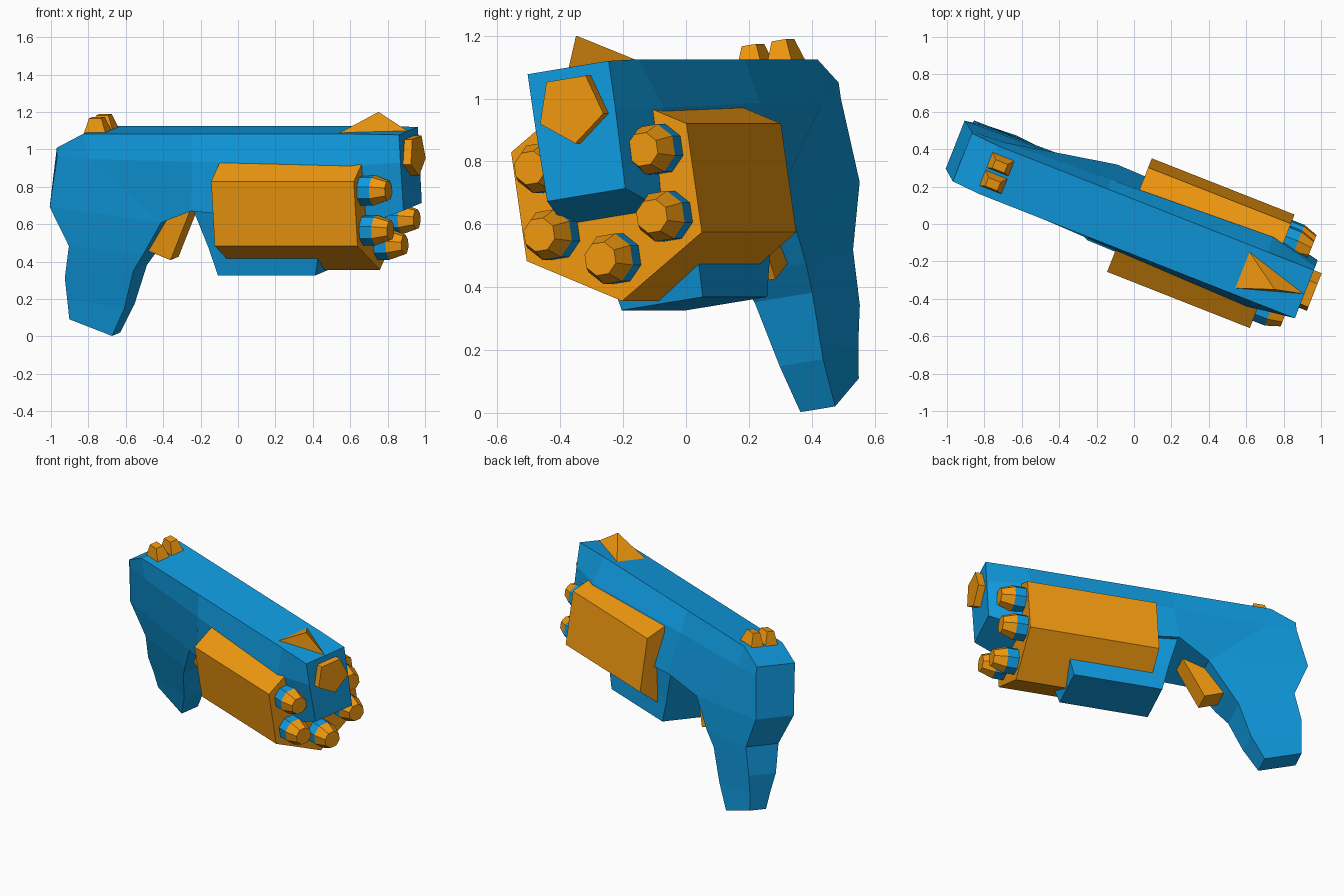
import bpy, bmesh
from math import sin, cos, pi, radians
from mathutils import Matrix, Vector

if "Cube" in bpy.data.objects:
    bpy.data.objects.remove(bpy.data.objects["Cube"])

# The blaster is built along local x, then yawed and rolled into its pose
POSE = (Matrix.Translation((0, 0, 1)) @ Matrix.Rotation(radians(-21.5), 4, 'Z')
        @ Matrix.Rotation(radians(8.7), 4, 'X'))


def material(name, color):
    m = bpy.data.materials.new(name)
    m.diffuse_color = color
    m.use_nodes = True
    m.node_tree.nodes["Principled BSDF"].inputs["Base Color"].default_value = m.diffuse_color
    return m


BLUE = material("blue", (0.005, 0.33, 0.75, 1))
ORANGE = material("orange", (0.88, 0.32, 0.005, 1))


def loft(name, rings, mat):
    """Skin a list of equally long rings and cap both ends."""
    bm = bmesh.new()
    rows = [[bm.verts.new(p) for p in ring] for ring in rings]
    n = len(rows[0])
    for a, b in zip(rows, rows[1:]):
        for i in range(n):
            j = (i + 1) % n
            bm.faces.new((a[i], a[j], b[j], b[i]))
    bm.faces.new(rows[0])
    bm.faces.new(rows[-1])
    bmesh.ops.recalc_face_normals(bm, faces=bm.faces)
    me = bpy.data.meshes.new(name)
    bm.to_mesh(me)
    bm.free()
    me.materials.append(mat)
    ob = bpy.data.objects.new(name, me)
    bpy.context.collection.objects.link(ob)
    ob.matrix_world = POSE
    return ob


def mirrored(half):
    return [(x, y, z) for x, y, z in half] + [(x, -y, z) for x, y, z in reversed(half)]


def circle(x, r, n, y=0, z=0, start=0.0):
    return [(x, y + r * cos(start + 2 * pi * i / n), z + r * sin(start + 2 * pi * i / n))
            for i in range(n)]


def slab(x0, x1, y0, y1, z):
    return [(x0, y0, z), (x1, y0, z), (x1, y1, z), (x0, y1, z)]


# Receiver and barrel: top, shoulder and lower edge at each station
loft("receiver", [mirrored(h) for h in (
    [(-.985, .14, .03), (-.985, .14, -.02), (-1.045, .14, -.29)],
    [(-.83, .14, .105), (-.80, .15, -.03), (-.41, .14, -.375)],
    [(-.20, .14, .105), (-.20, .17, -.04), (-.20, .22, -.30)],
    [(.72, .14, .105), (.72, .20, -.06), (.72, .18, -.40)],
    [(.985, .14, .10), (.985, .14, -.05), (.985, .135, -.31)])], BLUE)

# Grip: back point, front point, half width
loft("grip", [mirrored([(bx, w, bz), (fx, w, fz)]) for bx, bz, fx, fz, w in (
    (-1.045, -.29, -.41, -.375, .14),
    (-.955, -.505, -.53, -.55, .12),
    (-.997, -.68, -.60, -.64, .10),
    (-1.0, -.80, -.675, -.85, .075),
    (-1.0, -.91, -.76, -1.0, .06))], BLUE)

# Lug under the drum
loft("under_lug", [slab(x0, x1, -w, w, z) for x0, x1, w, z in (
    (-.20, .50, .20, -.29), (-.14, .50, .16, -.50), (-.10, .46, .14, -.66))], BLUE)

# Trigger
loft("trigger", [[(-.45, s, -.32), (-.55, s, -.53), (-.40, s, -.59), (-.27, s, -.32)]
                 for s in (-.06, .06)], ORANGE)

# Six-sided drum
loft("drum", [circle(x, .35, 6, -.01, -.30, pi / 6) for x in (-.04, .78)], ORANGE)

# Darts: blue collar and tapered orange tip in each chamber
for k in range(6):
    a = pi / 6 + k * pi / 3
    y, z = -.005 + .225 * cos(a), -.30 + .215 * sin(a)
    loft(f"dart_collar_{k + 1}", [circle(x, .083, 8, y, z, pi / 8) for x in (.77, .85)], BLUE)
    loft(f"dart_tip_{k + 1}", [circle(x, r, 8, y, z, pi / 8)
                               for x, r in ((.85, .083), (.93, .055))], ORANGE)

# Five-sided muzzle plug
loft("muzzle", [circle(x, .115, 5, .005, -.03, -pi / 2) for x in (.97, 1.03)], ORANGE)

# Front sight: a wedge with its peak above the barrel
loft("front_sight", [[(.62, -.11, .10), (.62, .11, .10), (.98, 0, .10)],
                     [(.826, -.02, .205), (.826, -.018, .205), (.828, -.019, .205)]], ORANGE)

# Pair of rear sight posts
for side, name in ((-1, "right"), (1, "left")):
    c = side * .052
    loft(f"rear_sight_{name}", [slab(-.85, -.71, c - .05, c + .05, .08),
                                slab(-.815, -.745, c - .025, c + .025, .18)], ORANGE)
